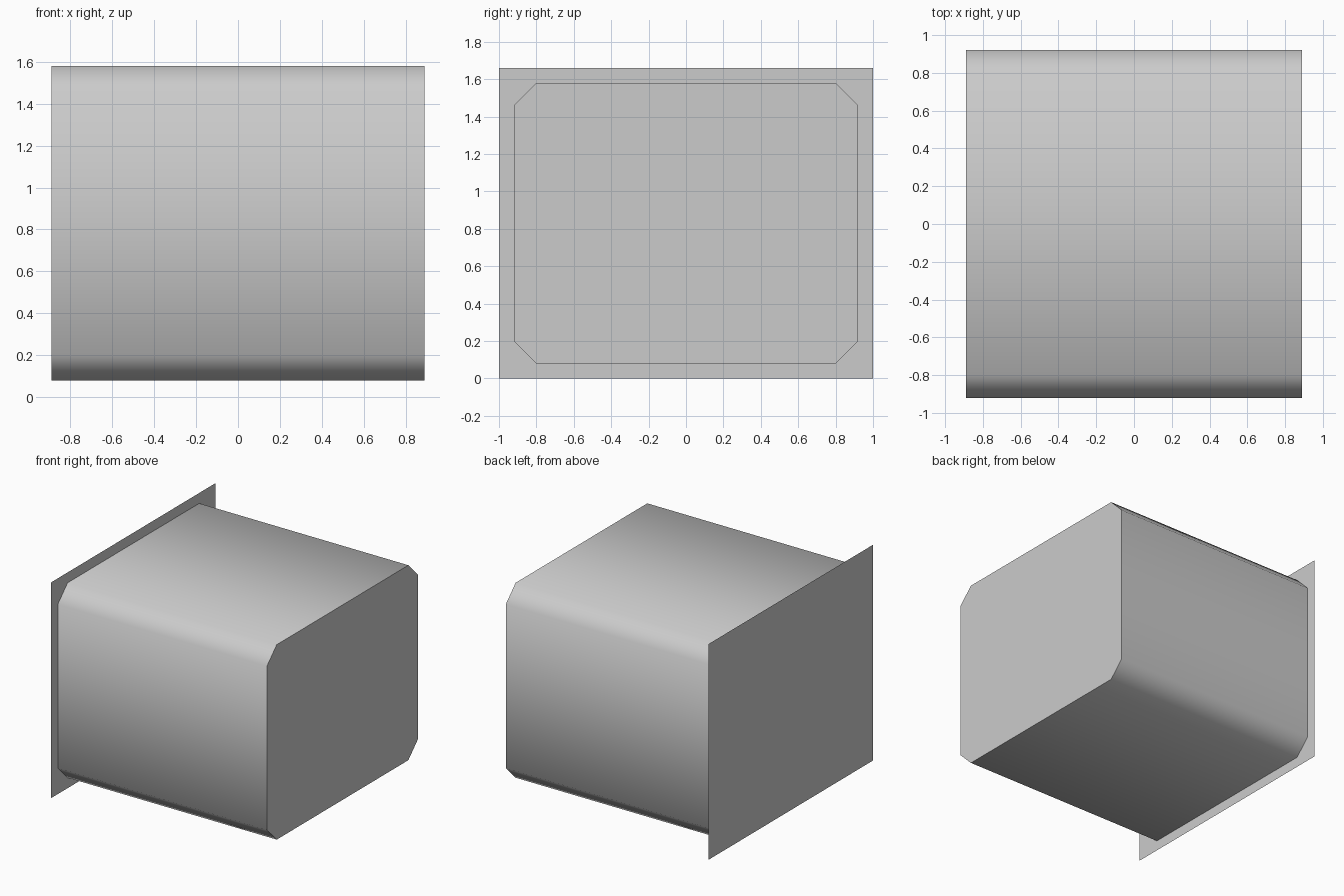
import bpy, bmesh

if "Cube" in bpy.data.objects:
    bpy.data.objects.remove(bpy.data.objects["Cube"])

HALF_X = 0.89          # half length of the body
HY, Z0, Z1 = 0.92, 0.08, 1.58
C = 0.12               # corner chamfer


def make_object(name, bm):
    mesh = bpy.data.meshes.new(name)
    bm.to_mesh(mesh)
    bm.free()
    obj = bpy.data.objects.new(name, mesh)
    bpy.context.collection.objects.link(obj)
    return obj


# Body: chamfered rectangle swept along x, soft-shaded sides, flat end
profile = [(-HY + C, Z0), (HY - C, Z0), (HY, Z0 + C), (HY, Z1 - C),
           (HY - C, Z1), (-HY + C, Z1), (-HY, Z1 - C), (-HY, Z0 + C)]
bm = bmesh.new()
left = [bm.verts.new((-HALF_X, y, z)) for y, z in profile]
right = [bm.verts.new((HALF_X, y, z)) for y, z in profile]
n = len(profile)
for i in range(n):
    j = (i + 1) % n
    side = bm.faces.new((left[i], left[j], right[j], right[i]))
    side.smooth = True
end_cap = bm.faces.new(right)
bmesh.ops.recalc_face_normals(bm, faces=bm.faces)
if end_cap.normal.x < 0:
    bmesh.ops.reverse_faces(bm, faces=bm.faces)
for edge in end_cap.edges:
    edge.smooth = False
make_object("body", bm)

# Back plate: thin sheet closing the left end and overhanging it as a flange
bm = bmesh.new()
bm.faces.new([bm.verts.new((-HALF_X, y, z))
              for y, z in ((-1, 0), (-1, 1.66), (1, 1.66), (1, 0))])
make_object("back_plate", bm)
